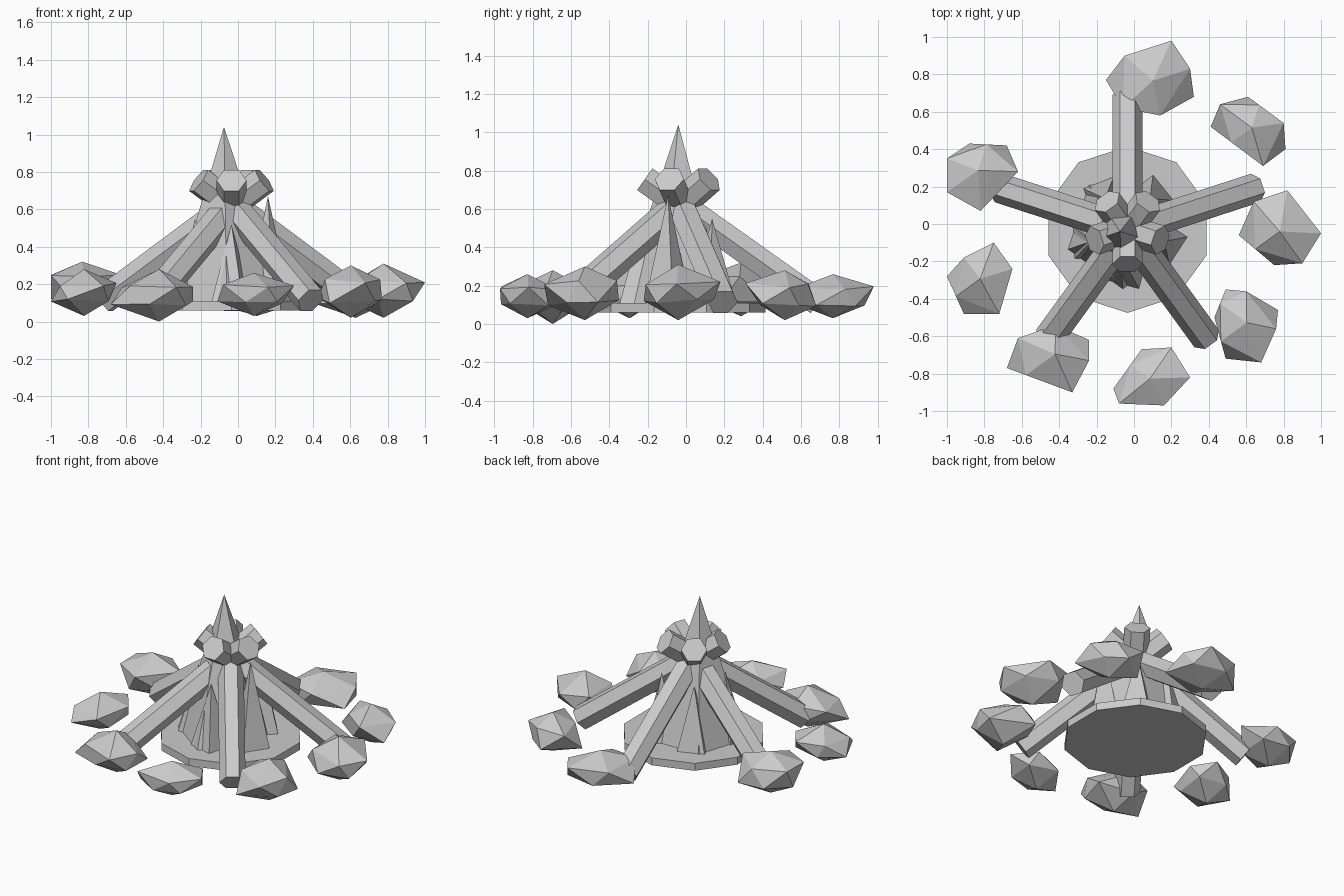
import bpy, bmesh, math, random
from mathutils import Vector, Matrix

if "Cube" in bpy.data.objects:
    bpy.data.objects.remove(bpy.data.objects["Cube"])

random.seed(4)
grey = bpy.data.materials.new("ash_grey")
grey.diffuse_color = (0.6, 0.6, 0.6, 1)
grey.use_nodes = True
grey.node_tree.nodes["Principled BSDF"].inputs["Base Color"].default_value = grey.diffuse_color
CX, CY = -0.035, -0.03


def finish(name, bm):
    bmesh.ops.recalc_face_normals(bm, faces=bm.faces)
    mesh = bpy.data.meshes.new(name)
    bm.to_mesh(mesh)
    bm.free()
    mesh.materials.append(grey)
    ob = bpy.data.objects.new(name, mesh)
    bpy.context.collection.objects.link(ob)
    return ob


def polar(deg, r, z):
    a = math.radians(deg)
    return Vector((CX + r * math.cos(a), CY + r * math.sin(a), z))


def spike(name, base, tip, radius, sides, turn):
    """Pointed flame whose tip may lean away from its base centre."""
    bm = bmesh.new()
    ring = []
    for i in range(sides):
        a = math.radians(turn + 360 * i / sides)
        ring.append(bm.verts.new(base + Vector((math.cos(a), math.sin(a), 0)) * radius))
    top = bm.verts.new(tip)
    bm.faces.new(ring)
    for i in range(sides):
        bm.faces.new((ring[i], ring[(i + 1) % sides], top))
    finish(name, bm)


def log(name, deg):
    """Hexagonal log leaning from the ground through the centre, flat side up."""
    low, high = polar(deg, 0.72, 0.113), polar(deg + 180, 0.185, 0.755)
    axis = (high - low).normalized()
    side = Vector((0, 0, 1)).cross(axis).normalized()
    up = axis.cross(side)
    rot = Matrix((side, up, axis)).transposed().to_4x4()
    bm = bmesh.new()
    rings = []
    for end in (low, high):
        rings.append([bm.verts.new(end + rot @ Vector((0.08 * math.cos(k * math.pi / 3),
                                                       0.08 * math.sin(k * math.pi / 3), 0)))
                      for k in range(6)])
    bm.faces.new(rings[0])
    bm.faces.new(rings[1])
    for k in range(6):
        n = (k + 1) % 6
        bm.faces.new((rings[0][k], rings[0][n], rings[1][n], rings[1][k]))
    finish(name, bm)


def reach(outline, centre, ang):
    """Distance from the centre to the outline along an angle."""
    d = Vector((math.cos(ang), math.sin(ang)))
    best = 0
    for i, p in enumerate(outline):
        a, q = p - centre, outline[(i + 1) % len(outline)] - p
        den = d.x * q.y - d.y * q.x
        if abs(den) > 1e-9:
            t = (a.x * q.y - a.y * q.x) / den
            s = (a.x * d.y - a.y * d.x) / den
            if t > 0 and -0.001 <= s <= 1.001:
                best = max(best, t)
    return best


def stone(name, z0, z1, corners):
    """Twenty-sided rock whose waist follows a plan outline."""
    outline = [Vector(c) for c in corners]
    centre = sum(outline, Vector((0, 0))) / len(outline)
    bm = bmesh.new()
    bmesh.ops.create_icosphere(bm, subdivisions=1, radius=1)
    waist = []
    for v in bm.verts:
        h = (v.co.z + 1) / 2
        if 0.1 < h < 0.9:
            ang = math.atan2(v.co.y, v.co.x)
            p = centre + Vector((math.cos(ang), math.sin(ang))) * reach(outline, centre, ang)
            h = 0.33 + 0.36 * (h > 0.5) + random.uniform(-0.06, 0.06)
            waist.append(v)
        else:
            p = centre
        v.co = (p.x, p.y, z0 + h * (z1 - z0))
    # pull the closest waist point out to each corner
    for c in outline:
        v = min(waist, key=lambda w: (w.co.xy - c).length)
        v.co.xy = c
        waist.remove(v)
    bmesh.ops.convex_hull(bm, input=bm.verts)
    finish(name, bm)


# ash bed
bm = bmesh.new()
bmesh.ops.create_cone(bm, cap_ends=True, segments=10, radius1=0.445, radius2=0.445, depth=0.05,
                      matrix=Matrix.Translation((CX, CY, 0.085)))
finish("ash_bed", bm)

# flames: one tall, five small between the logs
spike("main_flame", Vector((-0.06, -0.04, 0.1)), Vector((-0.075, -0.04, 1.04)), 0.31, 5, -90)
for i, height in enumerate((0.67, 0.55, 0.52, 0.55, 0.52)):
    deg = -18 + 72 * i
    spike(f"small_flame_{i + 1}", polar(deg, 0.21, 0.1), polar(deg, 0.205, height), 0.125, 4, deg + 30)

# logs
for i in range(5):
    log(f"log_{i + 1}", 18 + 72 * i)

# ring of stones: bottom, top, plan corners
stone("stone_1", 0.03, 0.26, ((-.15, .77), (-.05, .9), (.2, .98), (.3, .83), (.32, .68), (.14, .58), (-.06, .62)))
stone("stone_2", 0.02, 0.28, ((.41, .52), (.46, .64), (.61, .68), (.8, .54), (.81, .4), (.69, .31)))
stone("stone_3", 0.02, 0.31, ((.56, -.06), (.64, .12), (.82, .18), (1, -.05), (.9, -.21), (.75, -.22)))
stone("stone_4", 0.02, 0.30, ((.43, -.5), (.49, -.35), (.6, -.36), (.77, -.46), (.76, -.56), (.68, -.74), (.49, -.72)))
stone("stone_5", 0.03, 0.26, ((-.11, -.88), (.04, -.67), (.2, -.66), (.3, -.82), (.16, -.97), (-.08, -.96)))
stone("stone_6", 0.0, 0.28, ((-.68, -.77), (-.62, -.61), (-.42, -.54), (-.24, -.62), (-.24, -.73), (-.33, -.9)))
stone("stone_7", 0.03, 0.28, ((-1, -.28), (-.91, -.18), (-.75, -.1), (-.65, -.24), (-.72, -.48), (-.91, -.48)))
stone("stone_8", 0.04, 0.32, ((-1, .35), (-.88, .43), (-.68, .42), (-.62, .28), (-.82, .07), (-1, .17)))
